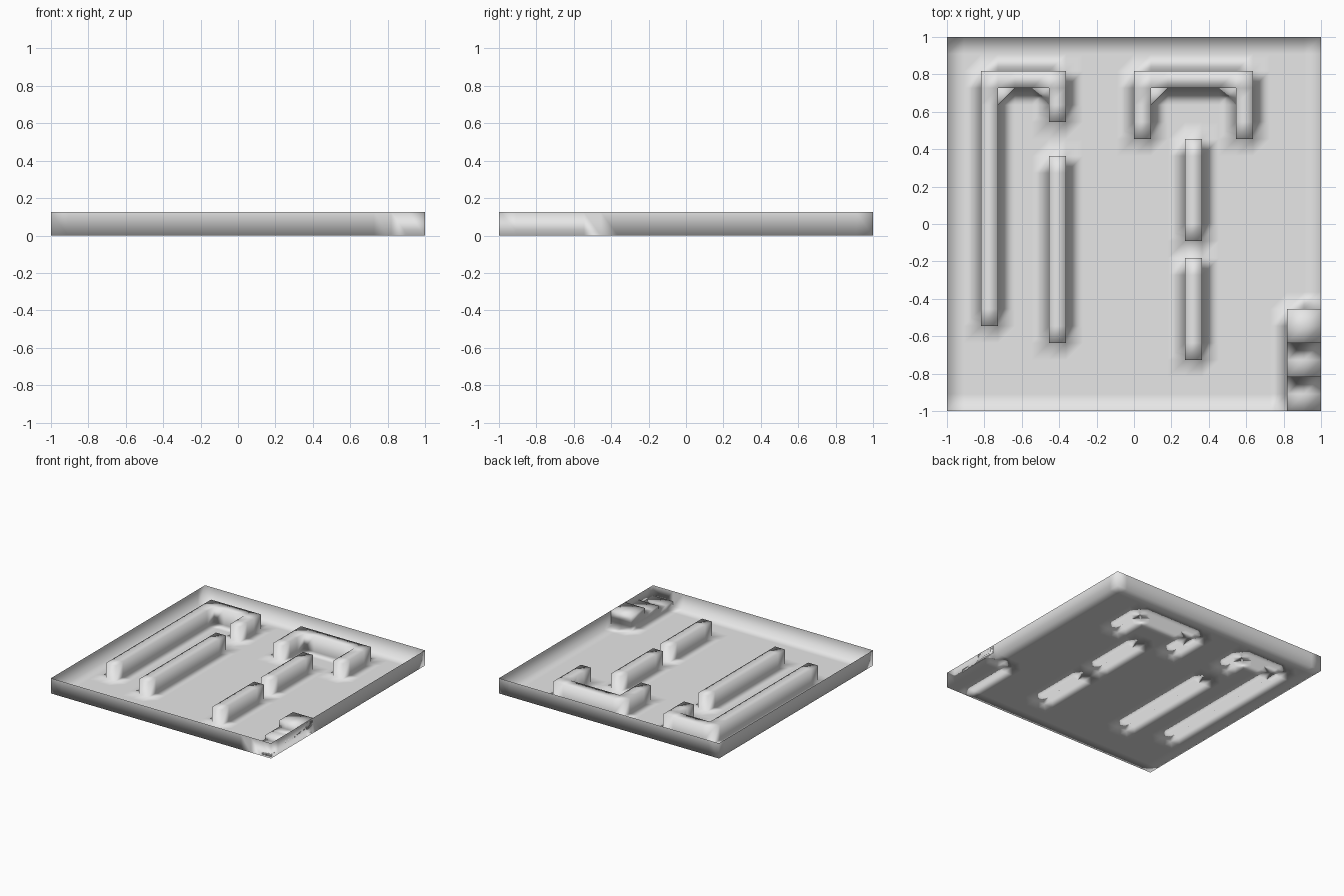
import bpy, bmesh

if "Cube" in bpy.data.objects:
    bpy.data.objects.remove(bpy.data.objects["Cube"])

N = 22                 # floor cells per side
CELL = 2.0 / N
H = 0.125              # wall height

mat = bpy.data.materials.new("plain grey")
mat.diffuse_color = (0.8, 0.8, 0.8, 1.0)
mat.use_nodes = True
mat.node_tree.nodes["Principled BSDF"].inputs["Base Color"].default_value = mat.diffuse_color

bm = bmesh.new()
bmesh.ops.create_grid(bm, x_segments=N, y_segments=N, size=1.0)


def cell(face):
    c = face.calc_center_median()
    return int((c.x + 1) / CELL), int((c.y + 1) / CELL)


cells = {cell(f): f for f in bm.faces}


def raise_faces(faces, height):
    """Extrude a patch straight up and return its top faces."""
    res = bmesh.ops.extrude_face_region(bm, geom=faces)
    verts = [g for g in res["geom"] if isinstance(g, bmesh.types.BMVert)]
    bmesh.ops.translate(bm, verts=verts, vec=(0, 0, height))
    return [g for g in res["geom"] if isinstance(g, bmesh.types.BMFace)]


def block(i0, i1, j0, j1):
    return {(i, j) for i in range(i0, i1 + 1) for j in range(j0, j1 + 1)}


# Thin outer rim
rim = [e for e in bm.edges if e.is_boundary]
res = bmesh.ops.extrude_edge_only(bm, edges=rim)
bmesh.ops.translate(bm, vec=(0, 0, H),
                    verts=[g for g in res["geom"] if isinstance(g, bmesh.types.BMVert)])

# Inner partition walls, hollow underneath
walls = [
    block(2, 2, 5, 19) | block(2, 6, 19, 19) | block(6, 6, 17, 19),
    block(6, 6, 4, 14),
    block(11, 17, 19, 19) | block(11, 11, 16, 19) | block(17, 17, 16, 19),
    block(14, 14, 10, 15),
    block(14, 14, 3, 8),
]
for w in walls:
    raise_faces([cells[k] for k in sorted(w)], H)

# Three corner steps, each lift leaving one tread behind
faces = [cells[k] for k in sorted(block(20, 21, 0, 5))]
for first_row, lift in ((0, 0.04), (2, 0.033), (4, 0.052)):
    faces = [f for f in faces if cell(f)[1] >= first_row]
    faces = raise_faces(faces, lift)

for f in bm.faces:
    f.smooth = True

mesh = bpy.data.meshes.new("walled_tray")
bm.to_mesh(mesh)
bm.free()
mesh.materials.append(mat)
obj = bpy.data.objects.new("walled_tray", mesh)
bpy.context.collection.objects.link(obj)
